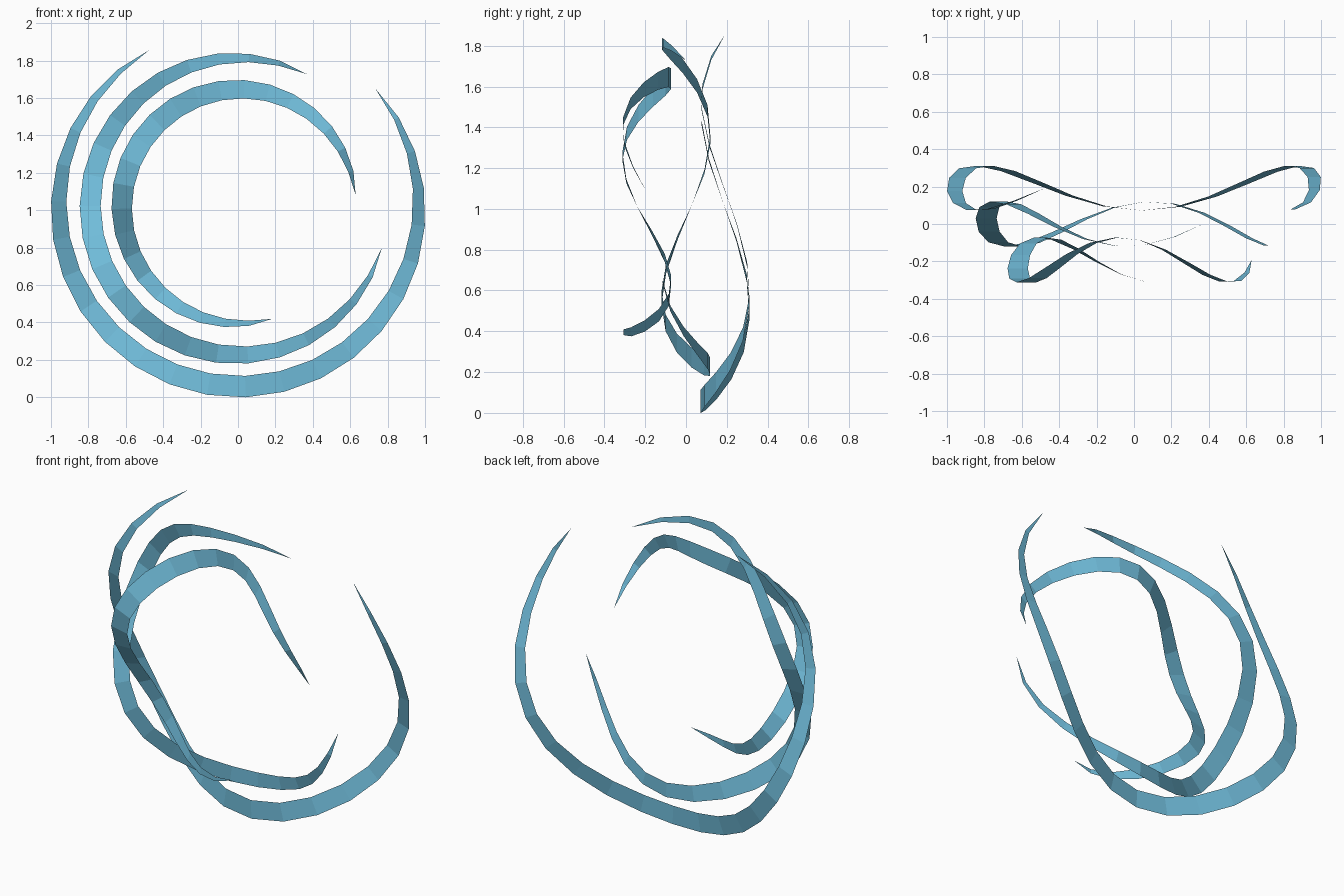
import bpy, bmesh, math

if "Cube" in bpy.data.objects:
    bpy.data.objects.remove(bpy.data.objects["Cube"])

SEGMENTS = 24
ARC = math.radians(280.9)
HALF_WIDTH = 0.0575
WAVE = 0.12
WAVE_TURN = 2.95 * ARC
CENTRE_X, CENTRE_Z = 0.005, 1.02

blue = bpy.data.materials.new("sky blue")
blue.diffuse_color = (0.165, 0.51, 0.71, 1)
blue.use_nodes = True
blue.node_tree.nodes["Principled BSDF"].inputs["Base Color"].default_value = blue.diffuse_color


def ribbon(name, radius, depth, start):
    """Flat open ring, waving front to back and tapering to a point at both ends."""
    bm = bmesh.new()
    rows = []
    for i in range(SEGMENTS + 1):
        t = i / SEGMENTS
        a = start + ARC * t
        y = depth - WAVE * math.sin(WAVE_TURN * t)
        w = HALF_WIDTH * max(0.0, math.sin(math.pi * t)) ** 0.7
        offsets = (0,) if i in (0, SEGMENTS) else (-w, w)
        rows.append([bm.verts.new((CENTRE_X + (radius + o) * math.cos(a), y,
                                   CENTRE_Z + (radius + o) * math.sin(a)))
                     for o in offsets])
    for p, q in zip(rows, rows[1:]):
        bm.faces.new(p + q[::-1])
    mesh = bpy.data.meshes.new(name)
    bm.to_mesh(mesh)
    bm.free()
    mesh.materials.append(blue)
    obj = bpy.data.objects.new(name, mesh)
    bpy.context.collection.objects.link(obj)


# Three nested ribbons, each turned about one radian further and set further back
for i, name in enumerate(("inner_ribbon", "middle_ribbon", "outer_ribbon")):
    ribbon(name, 0.627 + 0.1685 * i, -0.192 + 0.192 * i, 0.097 + 0.998 * i)
